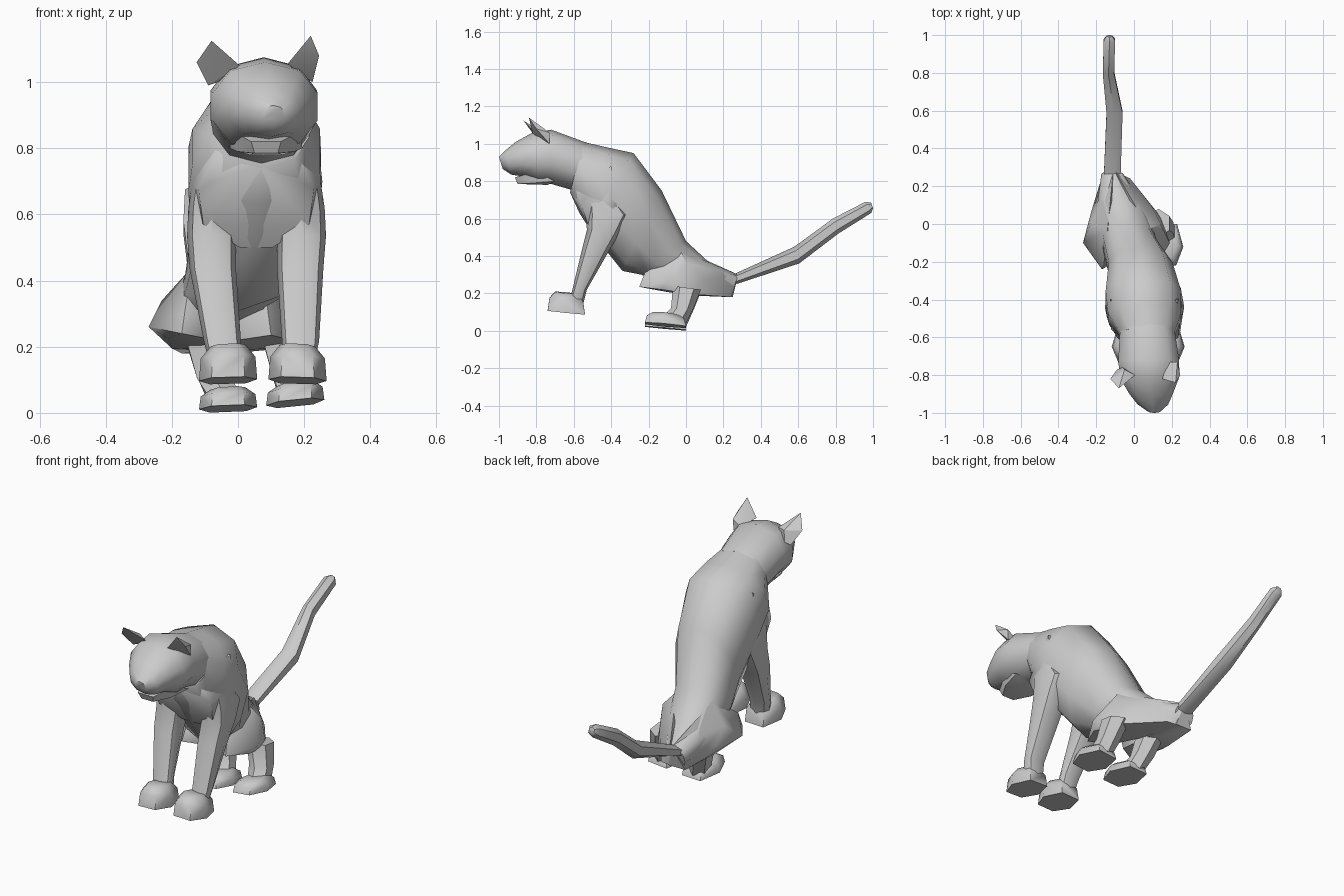
import bpy, bmesh, math
from math import sin, cos, pi


def finish(name, bm, angle=48):
    bmesh.ops.recalc_face_normals(bm, faces=bm.faces)
    me = bpy.data.meshes.new(name)
    bm.to_mesh(me)
    bm.free()
    ob = bpy.data.objects.new(name, me)
    bpy.context.collection.objects.link(ob)
    bpy.ops.object.select_all(action='DESELECT')
    ob.select_set(True)
    bpy.context.view_layer.objects.active = ob
    bpy.ops.object.shade_smooth_by_angle(angle=math.radians(angle))
    return ob


def loft(name, rings, n=8, power=.85):
    """Each ring: centre x, half width, first point (y, z), opposite point (y, z)."""
    bm = bmesh.new()
    loops = []
    for cx, w, y0, z0, y1, z1 in rings:
        loop = []
        for i in range(n):
            a = 2 * pi * i / n
            t = (1 - cos(a)) / 2
            s = math.copysign(abs(sin(a)) ** power, sin(a))
            loop.append(bm.verts.new((cx + w * s, y0 + (y1 - y0) * t, z0 + (z1 - z0) * t)))
        loops.append(loop)
    for a, b in zip(loops, loops[1:]):
        for i in range(n):
            j = (i + 1) % n
            bm.faces.new((a[i], a[j], b[j], b[i]))
    bm.faces.new(loops[0])
    bm.faces.new(loops[-1])
    return finish(name, bm)


def hull(name, pts, angle=48):
    bm = bmesh.new()
    for p in pts:
        bm.verts.new(p)
    bmesh.ops.convex_hull(bm, input=bm.verts)
    inner = [v for v in bm.verts if not v.link_faces]
    bmesh.ops.delete(bm, geom=inner, context='VERTS')
    return finish(name, bm, angle)


def paired_hull(name, cx, pts, angle=48):
    # symmetric hull: (half width, y, z) mirrored about cx
    return hull(name, [(cx + s * w, y, z) for w, y, z in pts for s in (-1, 1)], angle)


def paw(name, cx, toe, heel, z, height, roll):
    # six-sided sole, slightly flared edge and smaller top
    outline = [(-.05, 0), (.05, 0), (.088, .45), (.055, 1), (-.055, 1), (-.088, .45)]
    pts = []
    for k, inset, h in [(1, 0, 0), (.94, .05, .65), (.6, .2, 1)]:
        for x, t in outline:
            u = .5 + (t - .5) * (1 - 2 * inset)
            pts.append((cx + x * k, toe + (heel - toe) * u,
                        z + h * height + roll * x + .02 * (.5 - u)))
    return hull(name, pts, 55)


# Torso from neck down to the tail root
loft("torso", [
    (.07, .15, -.55, 1.01, -.62, .74),
    (.055, .20, -.42, .98, -.57, .63),
    (.05, .208, -.28, .95, -.50, .52),
    (.035, .175, -.13, .75, -.34, .32),
    (-.02, .145, .0, .48, -.24, .30),
    (-.07, .13, .13, .36, .03, .20),
    (-.115, .06, .28, .30, .24, .18)], 10, .75)
# Flat chest joining the shoulders
paired_hull("chest", .055, [(.12, -.60, .79), (.02, -.62, .74), (.175, -.56, .68),
                            (.16, -.525, .57), (.05, -.48, .50), (.20, -.42, .70),
                            (.18, -.40, .88), (.19, -.36, .60)], 60)

# Head: neck, cheeks, brow, muzzle, nose
loft("head", [
    (.07, .15, -.53, 1.005, -.60, .75),
    (.078, .168, -.72, 1.075, -.72, .785),
    (.082, .165, -.82, 1.06, -.79, .79),
    (.09, .122, -.91, 1.01, -.87, .825),
    (.10, .085, -.965, .965, -.935, .835),
    (.107, .035, -1.0, .93, -.98, .865)], 10)
paired_hull("lower_jaw", .085, [(.11, -.70, .80), (.10, -.80, .85), (.085, -.82, .79),
                                (.035, -.90, .785), (.045, -.915, .82), (.06, -.87, .835),
                                (.05, -.74, .78)])

# Ears
hull("left_ear", [(-.08, -.87, 1.125), (-.125, -.82, 1.06), (-.09, -.77, .99),
                  (.005, -.80, 1.05), (-.06, -.76, 1.0), (-.05, -.77, 1.06)], 20)
hull("right_ear", [(.22, -.84, 1.14), (.245, -.80, 1.08), (.225, -.73, 1.0),
                   (.15, -.82, 1.055), (.18, -.73, 1.03), (.23, -.73, 1.06)], 20)

# Front legs, right one mirrored about the chest centre
front = [(-.07, .06, -.53, .76, -.40, .74),
         (-.08, .07, -.535, .62, -.30, .62),
         (-.08, .074, -.53, .54, -.35, .53),
         (-.076, .07, -.555, .44, -.41, .43),
         (-.047, .056, -.61, .21, -.53, .22),
         (-.035, .05, -.63, .15, -.55, .14)]
loft("left_front_leg", front, 8, .7)
loft("right_front_leg", [(.112 + .03 * (i > 3) - r[0],) + r[1:] for i, r in enumerate(front)], 8, .7)
paw("left_front_paw", -.03, -.74, -.54, .098, .105, .03)
paw("right_front_paw", .18, -.74, -.54, .098, .105, -.03)

# Thighs (the hips are twisted towards the left)
hull("left_thigh", [
    (-.17, -.24, .24), (-.16, -.22, .31), (-.27, -.10, .26), (-.23, .0, .34),
    (-.14, -.03, .44), (-.21, -.14, .225), (-.17, .25, .18), (-.07, .25, .18),
    (-.11, .28, .30), (-.225, .07, .25), (-.05, .0, .19), (-.07, -.17, .22),
    (-.06, -.18, .30), (-.20, .03, .195)])
hull("right_thigh", [
    (.10, -.25, .235), (.09, -.22, .31), (.19, -.10, .26), (.14, .0, .36),
    (.08, -.03, .43), (.16, -.13, .22), (-.02, .24, .18), (-.10, .25, .18),
    (-.10, .28, .30), (.09, .10, .27), (-.03, .0, .19), (.0, -.17, .22),
    (.0, -.15, .32), (.14, .04, .195)])

# Hind lower legs and paws
loft("left_hind_leg", [
    (-.10, .065, -.07, .23, .08, .21),
    (-.07, .06, -.08, .10, .04, .11),
    (-.04, .055, -.12, .06, .0, .02)], 6)
loft("right_hind_leg", [
    (.13, .065, -.07, .24, .08, .22),
    (.155, .06, -.08, .12, .04, .12),
    (.17, .055, -.12, .08, .0, .04)], 6)
paw("left_hind_paw", -.03, -.22, 0, .013, .06, .04)
paw("right_hind_paw", .173, -.22, 0, .03, .06, .1)

# Tail
loft("tail", [
    (-.115, .05, .25, .30, .27, .25),
    (-.103, .048, .58, .45, .605, .36),
    (-.135, .034, .785, .60, .815, .52),
    (-.13, .034, .96, .69, .99, .63),
    (-.13, .018, .99, .685, 1.0, .655)], 6)
